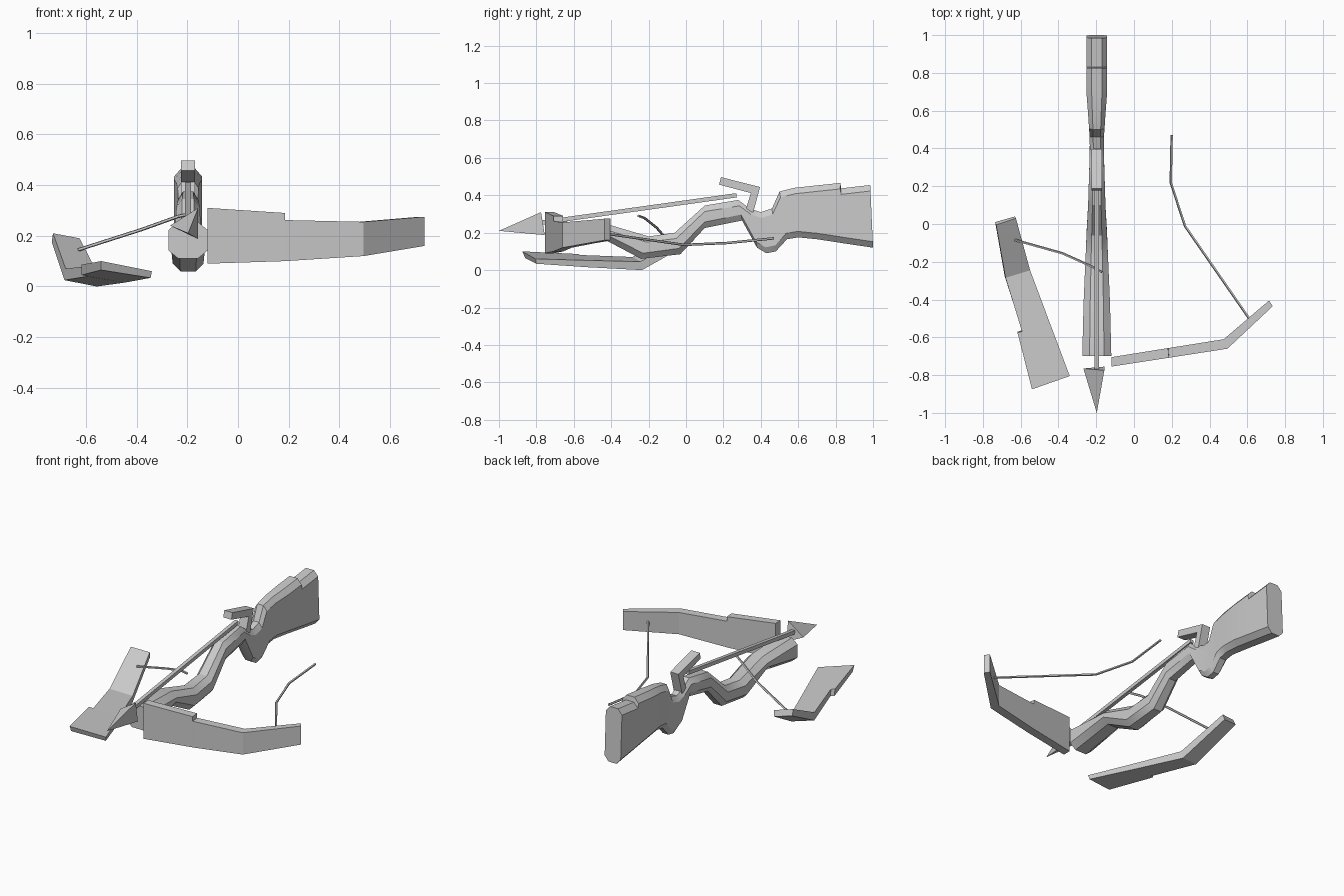
import bpy, bmesh, math
from mathutils import Vector

if "Cube" in bpy.data.objects:
    bpy.data.objects.remove(bpy.data.objects["Cube"])

CX = -0.197  # centre line of the stock


def finish(name, bm, smooth=None):
    bmesh.ops.recalc_face_normals(bm, faces=bm.faces)
    me = bpy.data.meshes.new(name)
    bm.to_mesh(me)
    bm.free()
    ob = bpy.data.objects.new(name, me)
    bpy.context.collection.objects.link(ob)
    if smooth:
        bpy.ops.object.select_all(action='DESELECT')
        ob.select_set(True)
        bpy.context.view_layer.objects.active = ob
        bpy.ops.object.shade_smooth_by_angle(angle=math.radians(smooth))
    return ob


def loft(name, rings, smooth=None):
    """Skin a list of equal-sized rings and cap both ends."""
    bm = bmesh.new()
    vs = [[bm.verts.new(p) for p in r] for r in rings]
    n = len(vs[0])
    for a, b in zip(vs, vs[1:]):
        for i in range(n):
            j = (i + 1) % n
            bm.faces.new((a[i], a[j], b[j], b[i]))
    bm.faces.new(vs[0])
    bm.faces.new(vs[-1])
    return finish(name, bm, smooth)


def rod(name, path, radius, sides=5):
    """Thin tube along a path."""
    pts = [Vector(p) for p in path]
    rings = []
    for i, p in enumerate(pts):
        t = (pts[min(i + 1, len(pts) - 1)] - pts[max(i - 1, 0)]).normalized()
        u = t.cross(Vector((0, 0, 1))).normalized()
        v = u.cross(t)
        angs = [2 * math.pi * (k + 0.5) / sides for k in range(sides)]
        rings.append([p + radius * (math.cos(a) * u + math.sin(a) * v) for a in angs])
    return loft(name, rings)


# Stock: chamfered sections (top y, top z, bottom y, bottom z, half width)
stations = [
    (-.70, .255, -.70, .11, .077), (-.42, .245, -.42, .155, .070),
    (-.20, .18, -.24, .06, .061), (-.06, .20, -.03, .085, .054),
    (.10, .345, .10, .225, .046), (.28, .375, .30, .265, .040),
    (.34, .33, .38, .12, .038), (.40, .31, .43, .09, .037),
    (.46, .33, .48, .10, .038), (.50, .42, .54, .165, .041),
    (.58, .44, .60, .175, .046), (.70, .453, .70, .165, .055),
    (.825, .466, .82, .147, .055), (.83, .437, .83, .145, .055),
    (.985, .455, 1.0, .12, .055)]
rings = []
for yt, zt, yb, zb, w in stations:
    top, bot = Vector((CX, yt, zt)), Vector((CX, yb, zb))
    c = 0.032 / (top - bot).length
    hi, lo = top.lerp(bot, c), top.lerp(bot, 1 - c)
    side = Vector((w, 0, 0))
    rings.append([top - side * .5, top + side * .5, hi + side, lo + side,
                  bot + side * .5, bot - side * .5, lo - side, hi - side])
loft("stock", rings, 30)

# Right bow limb: front edge, back edge, low z, high z
limb = [((-.12, -.755), (-.12, -.705), .09, .31),
        ((.185, -.708), (.18, -.657), .10, .29),
        ((.186, -.708), (.181, -.657), .10, .262),
        ((.495, -.66), (.475, -.61), .12, .255),
        ((.735, -.435), (.715, -.405), .16, .275)]
loft("right_limb", [[(*f, lo), (*f, hi), (*b, hi), (*b, lo)] for f, b, lo, hi in limb])

# Left bow limb, snapped off and lying on the ground: upper left, upper right, lower right, lower left
loft("broken_limb", [
    [(-.54, -.875, .10), (-.34, -.805, .06), (-.345, -.80, .034), (-.54, -.86, .065)],
    [(-.617, -.575, .086), (-.445, -.525, .052), (-.448, -.52, .015), (-.617, -.57, .045)],
    [(-.592, -.572, .081), (-.446, -.523, .052), (-.449, -.518, .015), (-.592, -.567, .04)],
    [(-.68, -.285, .07), (-.55, -.245, .045), (-.557, -.235, 0), (-.685, -.275, .025)],
    [(-.73, -.005, .21), (-.625, .03, .19), (-.63, .04, .155), (-.735, .01, .175)]])

# Bolt shaft and three-sided head
rod("bolt_shaft", [(CX, -.78, .253), (CX, .27, .40)], .016, 4)
bm = bmesh.new()
tip, a, b, c = [bm.verts.new(p) for p in
                [(CX, -1.0, .21), (-.157, -.775, .31), (-.157, -.755, .187), (-.268, -.765, .24)]]
for f in ((a, b, c), (tip, a, b), (tip, b, c), (tip, c, a)):
    bm.faces.new(f)
finish("bolt_head", bm)

# Bolt catch: bent block above the wrist of the stock
profile = [(.187, .497), (.396, .444), (.36, .31), (.315, .31), (.347, .412), (.177, .457)]
loft("bolt_catch", [[(CX + s * .028, y, z) for y, z in profile] for s in (-1, 1)])

# Snapped bowstring halves
rod("right_string", [(.61, -.50, .205), (.27, -.01, .135), (.195, .22, .145), (.20, .47, .17)], .007)
rod("left_string", [(-.63, -.085, .145), (-.38, -.155, .225), (-.235, -.22, .277), (-.17, -.255, .29)], .007)
